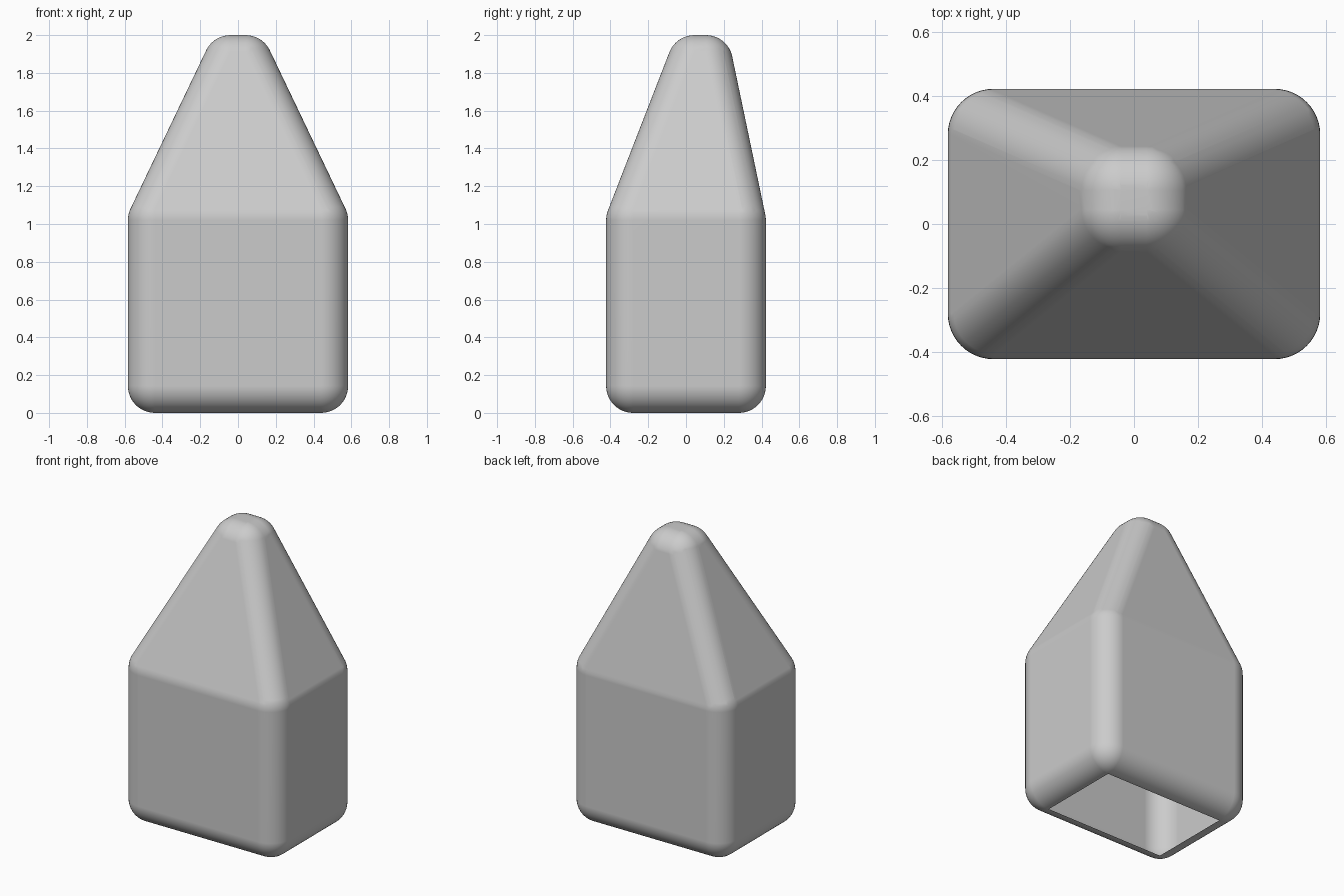
import bpy
import bmesh
import math
from mathutils import Matrix

cube = bpy.data.objects.get("Cube")
if cube:
    bpy.data.objects.remove(cube, do_unlink=True)

RADIUS = 0.143

# Single light grey material
grey = bpy.data.materials.new("light_grey")
grey.use_nodes = True
colour = (0.6, 0.6, 0.6, 1)
grey.diffuse_color = colour
grey.node_tree.nodes["Principled BSDF"].inputs["Base Color"].default_value = colour

# Corner centres: (half width, front y, back y, height) of base, shoulder and tip
levels = [(0.44, -0.28, 0.28, RADIUS),
          (0.44, -0.28, 0.28, 1.02),
          (0.04, 0.045, 0.105, 2 - RADIUS)]

# Rounded body: hull wrapped around a ball at each corner
bm = bmesh.new()
for half, front, back, z in levels:
    for x in (-half, half):
        for y in (front, back):
            bmesh.ops.create_uvsphere(bm, u_segments=48, v_segments=24, radius=RADIUS,
                                      matrix=Matrix.Translation((x, y, z)))
bmesh.ops.delete(bm, geom=bm.faces[:], context='FACES_ONLY')
bmesh.ops.delete(bm, geom=bm.edges[:], context='EDGES_FACES') if bm.edges else None
points = [v.co.copy() for v in bm.verts]
bm.free()

bm = bmesh.new()
for p in points:
    bm.verts.new(p)
hull = bmesh.ops.convex_hull(bm, input=bm.verts[:])
loose = [v for v in bm.verts if not v.link_faces]
bmesh.ops.delete(bm, geom=loose, context='VERTS')
bmesh.ops.dissolve_limit(bm, angle_limit=math.radians(0.3),
                         verts=bm.verts[:], edges=bm.edges[:])
bmesh.ops.recalc_face_normals(bm, faces=bm.faces[:])

# Open underside
floor = [f for f in bm.faces if f.normal.z < -0.999 and f.calc_center_median().z < 0.001]
bmesh.ops.delete(bm, geom=floor, context='FACES')

mesh = bpy.data.meshes.new("tapered_shell")
bm.to_mesh(mesh)
bm.free()
mesh.materials.append(grey)
shell = bpy.data.objects.new("tapered_shell", mesh)
bpy.context.collection.objects.link(shell)

# Smooth rounding with flat panels
bpy.ops.object.select_all(action='DESELECT')
bpy.context.view_layer.objects.active = shell
shell.select_set(True)
bpy.ops.object.shade_smooth_by_angle(angle=math.radians(30))
weighted = shell.modifiers.new("flat_panels", 'WEIGHTED_NORMAL')
weighted.keep_sharp = True
